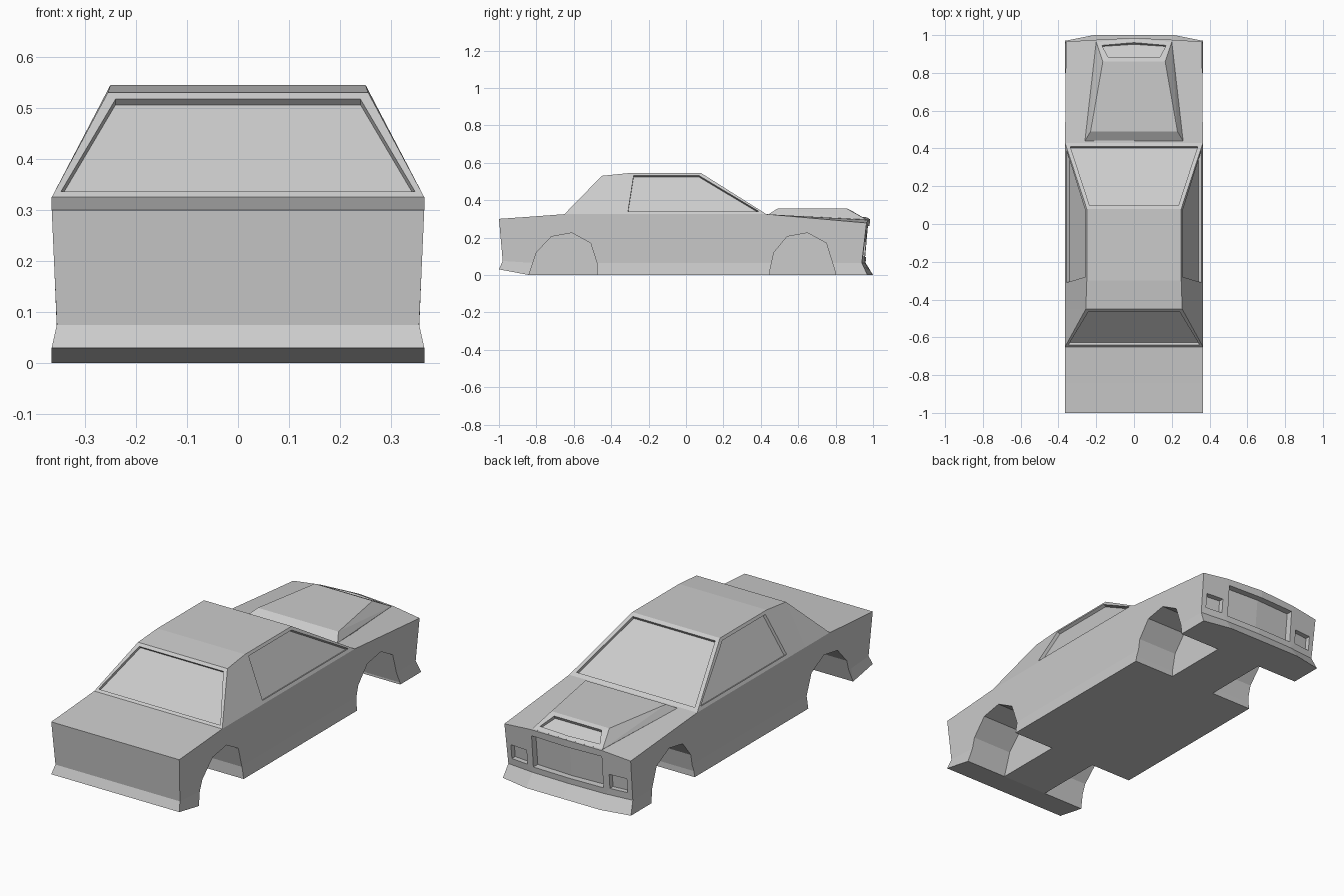
import bpy, bmesh
from mathutils import Vector

if "Cube" in bpy.data.objects:
    bpy.data.objects.remove(bpy.data.objects["Cube"])


def make_object(name, bm):
    bmesh.ops.recalc_face_normals(bm, faces=bm.faces)
    mesh = bpy.data.meshes.new(name)
    bm.to_mesh(mesh)
    bm.free()
    ob = bpy.data.objects.new(name, mesh)
    bpy.context.collection.objects.link(ob)
    return ob


def boolean(target, tool, operation='DIFFERENCE'):
    tool.hide_render = True
    mod = target.modifiers.new("cut", 'BOOLEAN')
    mod.operation, mod.solver, mod.object = operation, 'EXACT', tool
    bpy.context.view_layer.objects.active = target
    bpy.ops.object.modifier_apply(modifier=mod.name)
    bpy.data.objects.remove(tool)


def recess(target, pts, inward, out=1.5, faces=None):
    """Cut a pocket: outline on the surface pushed along the inward vector."""
    inward = Vector(inward)
    bm = bmesh.new()
    vs = [bm.verts.new(Vector(p) + inward) for p in pts]
    fs = [bm.faces.new([vs[i] for i in f]) for f in (faces or [range(len(vs))])]
    ext = bmesh.ops.extrude_face_region(bm, geom=fs, use_keep_orig=True)
    moved = [g for g in ext['geom'] if isinstance(g, bmesh.types.BMVert)]
    bmesh.ops.translate(bm, verts=moved, vec=-inward * (1 + out))
    boolean(target, make_object("cutter", bm))


# Body shell: stations along y; rows = underside, flare line, belt, roof/deck
# each station: y and z of the four rows, then roof half width
STATIONS = [
    ((-1, -.98, -1, -1), (.03, .075, .30, .30), .365),
    ((-.84,) * 4, (0, .066, .311, .311), .365),
    ((-.65,) * 4, (0, .065, .325, .325), .365),
    ((-.45,) * 4, (0, .065, .325, .53), .255),
    ((-.30,) * 4, (0, .065, .325, .545), .25),
    ((.08,) * 4, (0, .065, .325, .545), .25),
    ((.43,) * 4, (0, .065, .325, .325), .365),
    ((.97, .94, .965, .965), (0, .065, .278, .278), .36),
]
COLS = (-1, -.58, 0, .58, 1)
NOSE = {1: (0, 0, 0, 0), .58: (.03, .015, .01, .01), 0: (.03, .02, .02, .02)}
CROWN = {1: 0, .58: .016, 0: .022}
bm = bmesh.new()
grid = {}
last = len(STATIONS) - 1
for s, (ys, zs, roof) in enumerate(STATIONS):
    for r, w in enumerate((.365, .355, min(.365, roof + 1), roof)):
        if s == last and r == 2:
            w = roof
        for c, u in enumerate(COLS):
            if r in (1, 2) and c in (1, 2, 3) and s not in (0, last):
                continue
            y, z = ys[r], zs[r]
            if s == last:
                y += NOSE[abs(u)][r]
                z += CROWN[abs(u)] if r > 1 else 0
            grid[s, r, c] = bm.verts.new((u * w, y, z))


def quad(*keys):
    bm.faces.new([grid[k] for k in keys])


for s in range(last):
    for c in range(4):
        for r in (0, 3):
            quad((s, r, c), (s, r, c + 1), (s + 1, r, c + 1), (s + 1, r, c))
    for c in (0, 4):
        for r in range(3):
            quad((s, r, c), (s + 1, r, c), (s + 1, r + 1, c), (s, r + 1, c))
for s in (0, last):
    for r in range(3):
        for c in range(4):
            quad((s, r, c), (s, r, c + 1), (s, r + 1, c + 1), (s, r + 1, c))
bmesh.ops.remove_doubles(bm, verts=bm.verts, dist=1e-4)
bmesh.ops.dissolve_degenerate(bm, edges=bm.edges, dist=1e-4)
body = make_object("car_body", bm)

# Raised hood scoop
bm = bmesh.new()
for x, y, z in ((.26, .44, .324), (.23, .49, .355), (.165, .86, .355),
                (.2, .965, .296), (.22, .46, .22), (.15, .85, .22)):
    for side in (-1, 1):
        bm.verts.new((side * x, y, z))
bm.verts.new((0, .98, .301))
bmesh.ops.convex_hull(bm, input=bm.verts)
boolean(body, make_object("hood_scoop", bm), 'UNION')


# Wheel arches
ARCH = [(-.84, -.05), (-.84, 0), (-.80, .12), (-.72, .205), (-.61, .225),
        (-.51, .17), (-.475, .06), (-.475, -.05)]
FRONT_ARCH = [(.45, -.05), (.45, .03), (.47, .12), (.54, .205), (.65, .225),
              (.75, .17), (.80, .01), (.80, -.05)]
for side in (-1, 1):
    for arch in (ARCH, FRONT_ARCH):
        recess(body, [(side * .36, y, z) for y, z in arch], (-side * .23, 0, 0))

# Side windows
for side in (-1, 1):
    outline = [(-.31, .34), (-.28, .531), (.07, .531), (.39, .34)]
    pts = [(side * (.365 - .523 * (z - .325)), y, z) for y, z in outline]
    recess(body, pts, (-side * .015, 0, -.008))

# Sloped window at the -y end
pts = [(x, -.65 + .976 * (z - .325), z)
       for x, z in ((-.347, .336), (.347, .336), (.24, .517), (-.24, .517))]
recess(body, pts, (0, .011, -.011))

# Sloped window facing the hood
pts = [(x, y, .325 + .6286 * (.43 - y))
       for x, y in ((-.337, .41), (.337, .41), (.235, .098), (-.235, .098))]
recess(body, pts, (0, -.008, -.013))

# Scoop opening
pts = [(x, y, .355 - .5 * (y - .86)) for x, y in
       ((-.135, .88), (.135, .88), (.17, .947), (0, .958), (-.17, .947))]
recess(body, pts, (0, -.007, -.014))

# Grille opening with a centre fold, and two lamp openings
pts = [(x, .96 + .1 * (z - .08) - .05 * abs(x), z)
       for z in (.095, .262) for x in (-.2, 0, .2)]
recess(body, pts, (0, -.03, 0), 2, [(0, 1, 4, 3), (1, 2, 5, 4)])
for side in (-1, 1):
    pts = [(side * x, .95 - .1 * (x - .23) + .1 * (z - .1), z) for x, z in
           ((.235, .1), (.33, .1), (.33, .175), (.235, .175))]
    recess(body, pts, (0, -.02, 0), 2)
